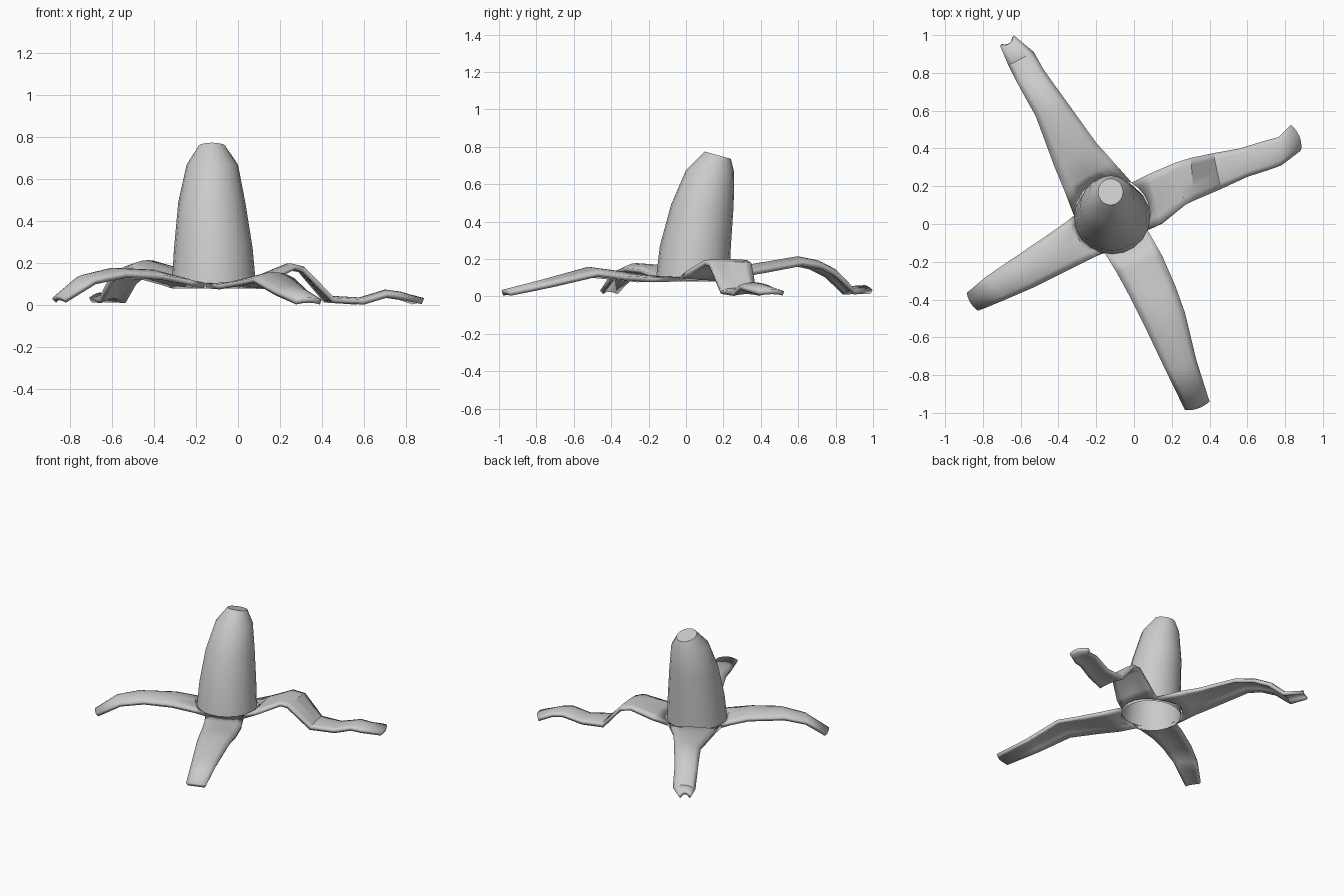
import bpy, bmesh, math
from mathutils import Vector

CX, CY, R = -0.115, 0.045, 0.2


def finish(name, bm):
    me = bpy.data.meshes.new(name)
    bm.to_mesh(me)
    bm.free()
    ob = bpy.data.objects.new(name, me)
    bpy.context.collection.objects.link(ob)
    bpy.context.view_layer.objects.active = ob
    ob.select_set(True)
    bpy.ops.object.shade_smooth_by_angle(angle=math.radians(32))
    ob.select_set(False)
    return ob


# Tapering fruit core: x min, x max, y min, y max, z, tilt along y
rings = [(-0.317, 0.087, -0.162, 0.232, 0.08, 0),
         (-0.305, 0.07, -0.14, 0.24, 0.27, 0),
         (-0.285, 0.035, -0.08, 0.255, 0.49, 0),
         (-0.245, 0.0, 0.0, 0.257, 0.67, -0.04),
         (-0.19, -0.058, 0.10, 0.24, 0.755, -0.28)]
N = 20
bm = bmesh.new()
loops = []
for x0, x1, y0, y1, z, tilt in rings:
    loop = []
    for i in range(N):
        a = 2 * math.pi * i / N
        dy = (y1 - y0) / 2 * math.sin(a)
        loop.append(bm.verts.new(((x0 + x1) / 2 + (x1 - x0) / 2 * math.cos(a),
                                  (y0 + y1) / 2 + dy, z + tilt * dy)))
    loops.append(loop)
for a, b in zip(loops, loops[1:]):
    for i in range(N):
        j = (i + 1) % N
        bm.faces.new((a[i], a[j], b[j], b[i]))
bm.faces.new(loops[-1])
finish("fruit_core", bm)


# Arched peel strip; rows give right edge xy, left edge xy, crown height, sag
def strip(name, a0, a1, rows, bulge):
    bm = bmesh.new()
    cols = 6
    grid = [[]]
    for i in range(cols + 1):
        a = math.radians(a0 + (a1 - a0) * i / cols)
        grid[0].append(bm.verts.new((CX + R * math.cos(a), CY + R * math.sin(a), 0.105)))
    for k, (rx, ry, lx, ly, z, sag) in enumerate(rows):
        r, l = Vector((rx, ry, z)), Vector((lx, ly, z))
        out = Vector((l - r)).cross(Vector((0, 0, 1))).normalized()
        row = []
        for i in range(cols + 1):
            t = i / cols
            s = (2 * t - 1) ** 2
            p = r.lerp(l, t) - Vector((0, 0, sag * s))
            if k == len(rows) - 1:
                p += out * bulge * (1 - s)
            row.append(bm.verts.new(p))
        grid.append(row)
    for a, b in zip(grid, grid[1:]):
        for i in range(cols):
            bm.faces.new((a[i], b[i], b[i + 1], a[i + 1]))
    bm.normal_update()
    ob = finish(name, bm)
    mod = ob.modifiers.new("thickness", 'SOLIDIFY')
    mod.thickness = 0.025
    mod.offset = -1


strip("front_peel", -102, -22, [
    (-0.09, -0.26, 0.15, -0.17, 0.115, 0.015),
    (-0.03, -0.37, 0.22, -0.33, 0.135, 0.025),
    (0.07, -0.57, 0.27, -0.47, 0.158, 0.03),
    (0.17, -0.78, 0.33, -0.72, 0.095, 0.025),
    (0.27, -0.985, 0.40, -0.94, 0.036, 0.01)], 0.015)
strip("right_peel", -22, 60, [
    (0.14, 0.0, 0.08, 0.265, 0.145, 0.01),
    (0.27, 0.10, 0.22, 0.325, 0.2, 0.006),
    (0.32, 0.125, 0.30, 0.35, 0.185, 0.006),
    (0.46, 0.185, 0.42, 0.375, 0.045, 0.01),
    (0.60, 0.25, 0.56, 0.40, 0.037, 0.01),
    (0.71, 0.285, 0.69, 0.44, 0.075, 0.015),
    (0.78, 0.31, 0.765, 0.46, 0.065, 0.015),
    (0.885, 0.39, 0.83, 0.525, 0.036, 0.008)], 0.02)
strip("back_peel", 60, 180, [
    (-0.115, 0.335, -0.37, 0.18, 0.15, 0.015),
    (-0.20, 0.43, -0.42, 0.30, 0.175, 0.025),
    (-0.34, 0.625, -0.52, 0.57, 0.215, 0.03),
    (-0.42, 0.735, -0.57, 0.66, 0.195, 0.03),
    (-0.48, 0.82, -0.62, 0.75, 0.15, 0.03),
    (-0.53, 0.91, -0.665, 0.84, 0.055, 0.025),
    (-0.635, 0.998, -0.71, 0.945, 0.06, 0.025)], -0.02)
strip("left_peel", 180, 258, [
    (-0.36, 0.01, -0.22, -0.18, 0.135, 0.015),
    (-0.46, -0.06, -0.36, -0.25, 0.17, 0.025),
    (-0.66, -0.195, -0.53, -0.335, 0.178, 0.025),
    (-0.785, -0.28, -0.68, -0.40, 0.145, 0.025),
    (-0.885, -0.365, -0.825, -0.46, 0.045, 0.015)], 0.012)
